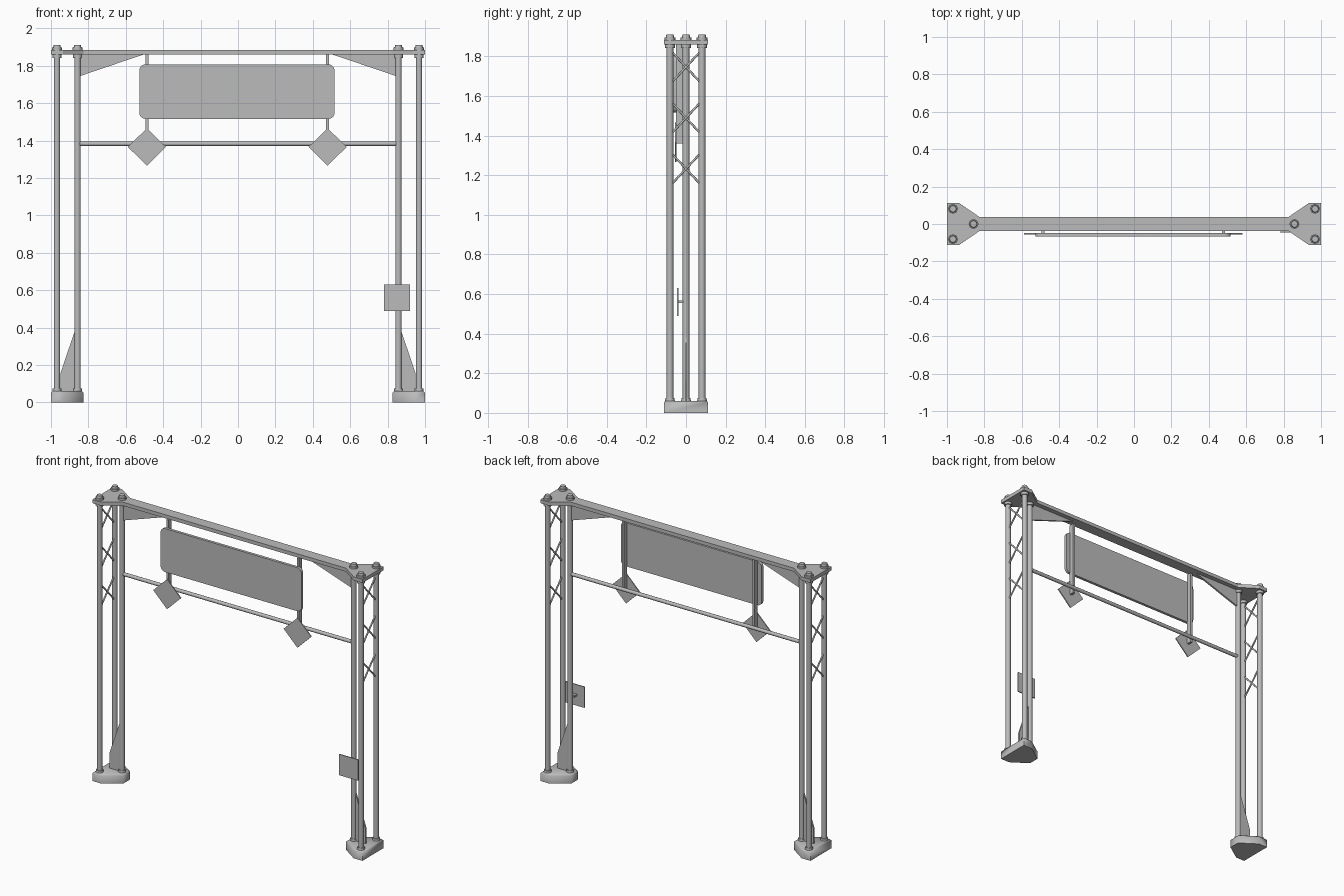
import bpy, bmesh, math
from mathutils import Vector

cube = bpy.data.objects.get("Cube")
if cube:
    bpy.data.objects.remove(cube, do_unlink=True)

steel = bpy.data.materials.new("grey steel")
steel.use_nodes = True
GREY = (0.5, 0.5, 0.5, 1)
steel.diffuse_color = GREY
steel.node_tree.nodes["Principled BSDF"].inputs["Base Color"].default_value = GREY


def finish(name, bm, smooth=None):
    bmesh.ops.recalc_face_normals(bm, faces=bm.faces)
    mesh = bpy.data.meshes.new(name)
    bm.to_mesh(mesh)
    bm.free()
    mesh.materials.append(steel)
    ob = bpy.data.objects.new(name, mesh)
    bpy.context.collection.objects.link(ob)
    if smooth is not None:
        bpy.ops.object.select_all(action='DESELECT')
        ob.select_set(True)
        bpy.context.view_layer.objects.active = ob
        bpy.ops.object.shade_smooth_by_angle(angle=math.radians(smooth))
    return ob


def rod(name, a, b, r, sides=12, r2=None):
    """Cylinder or cone between two points."""
    a, b = Vector(a), Vector(b)
    bm = bmesh.new()
    bmesh.ops.create_cone(bm, cap_ends=True, segments=sides, radius1=r,
                          radius2=r if r2 is None else r2, depth=(b - a).length)
    turn = Vector((0, 0, 1)).rotation_difference(b - a).to_matrix()
    bmesh.ops.rotate(bm, verts=bm.verts, matrix=turn)
    bmesh.ops.translate(bm, verts=bm.verts, vec=(a + b) / 2)
    return finish(name, bm, 50)


def prism(name, outline, lo, hi, axis='z', chamfer=0, smooth=None):
    """Outline extruded along z (x, y points) or along y (x, z points)."""
    def place(p, h):
        return (p[0], p[1], h) if axis == 'z' else (p[0], h, p[1])
    bm = bmesh.new()
    face = bm.faces.new([bm.verts.new(place(p, lo)) for p in outline])
    ext = bmesh.ops.extrude_face_region(bm, geom=[face])
    top = [v for v in ext["geom"] if isinstance(v, bmesh.types.BMVert)]
    shift = Vector(place((0, 0), hi - lo))
    bmesh.ops.translate(bm, verts=top, vec=shift)
    if chamfer:
        edges = [e for e in bm.edges if all(v in top for v in e.verts)]
        bmesh.ops.bevel(bm, geom=edges, offset=chamfer, segments=1, affect='EDGES')
    return finish(name, bm, smooth)


def rect(x0, x1, z0, z1):
    return [(x0, z0), (x1, z0), (x1, z1), (x0, z1)]


# Footprint shared by the feet and the ends of the top beam
END = [(1, -0.112), (1, 0.112), (0.935, 0.112), (0.825, 0.037),
       (0.825, -0.037), (0.935, -0.112)]
OUT, IN, HALF = 0.968, 0.858, 0.081

# Top beam with flared ends
beam = [END[i] for i in (4, 5, 0, 1, 2, 3)]
prism("top_beam", beam + [(-x, -y) for x, y in beam], 1.86, 1.884)

for s, side in ((1, "left"), (-1, "right")):
    # Foot
    prism(side + "_foot", [(s * x, y) for x, y in END], 0, 0.06,
          chamfer=0.008, smooth=75)

    # Three posts with collars and cap nuts
    for k, (x, y) in enumerate(((OUT, -HALF), (OUT, HALF), (IN, 0))):
        x *= s
        tag = f"{side}_{k + 1}"
        rod("post_" + tag, (x, y, 0.05), (x, y, 1.87), 0.017, 16)
        rod("foot_collar_" + tag, (x, y, 0.055), (x, y, 0.074), 0.025, 8, 0.023)
        rod("top_collar_" + tag, (x, y, 1.842), (x, y, 1.862), 0.025, 8)
        rod("cap_nut_" + tag, (x, y, 1.88), (x, y, 1.897), 0.027, 8)
        rod("bolt_head_" + tag, (x, y, 1.895), (x, y, 1.912), 0.021, 8, 0.018)

    # Cross braces between the outer posts
    for k, z in enumerate((1.233, 1.49, 1.747)):
        for d in (1, -1):
            rod(f"brace_{side}_{k + 1}_{'up' if d > 0 else 'down'}",
                (s * OUT, -0.067, z - d * 0.072), (s * OUT, 0.067, z + d * 0.072),
                0.0055, 8)

    # Gusset plates under the beam and above the foot
    prism(side + "_beam_gusset",
          [(s * 0.845, 1.745), (s * 0.845, 1.862), (s * 0.5, 1.862)],
          -0.006, 0.006, 'y')
    prism(side + "_foot_gusset",
          [(s * 0.87, 0.05), (s * 0.87, 0.39), (s * 0.948, 0.16), (s * 0.948, 0.05)],
          -0.006, 0.006, 'y')

    # Hanger and diamond plate
    c = s * 0.483 - 0.004
    prism(side + "_hanger", rect(c - 0.008, c + 0.008, 1.36, 1.862),
          -0.05, -0.017, 'y')
    prism(side + "_diamond_plate",
          [(c - 0.102, 1.366), (c, 1.266), (c + 0.102, 1.366), (c, 1.466)],
          -0.056, -0.049, 'y')

# Lower cross bar
rod("cross_bar", (-IN, 0, 1.383), (IN, 0, 1.383), 0.012, 12)

# Sign board with rounded corners
R = 0.032
board = []
for quarter, (x, z) in enumerate(((0.484, 1.775), (-0.495, 1.775),
                                  (-0.495, 1.548), (0.484, 1.548))):
    for step in range(6):
        a = math.radians(90 * quarter + 18 * step)
        board.append((x + R * math.cos(a), z + R * math.sin(a)))
prism("sign_board", board, -0.066, -0.047, 'y', smooth=40)

# Small square plate on its bracket
prism("small_plate", rect(0.78, 0.92, 0.49, 0.63), -0.046, -0.039, 'y')
prism("small_plate_bracket", rect(0.835, 0.865, 0.555, 0.568), -0.04, -0.01, 'y')
